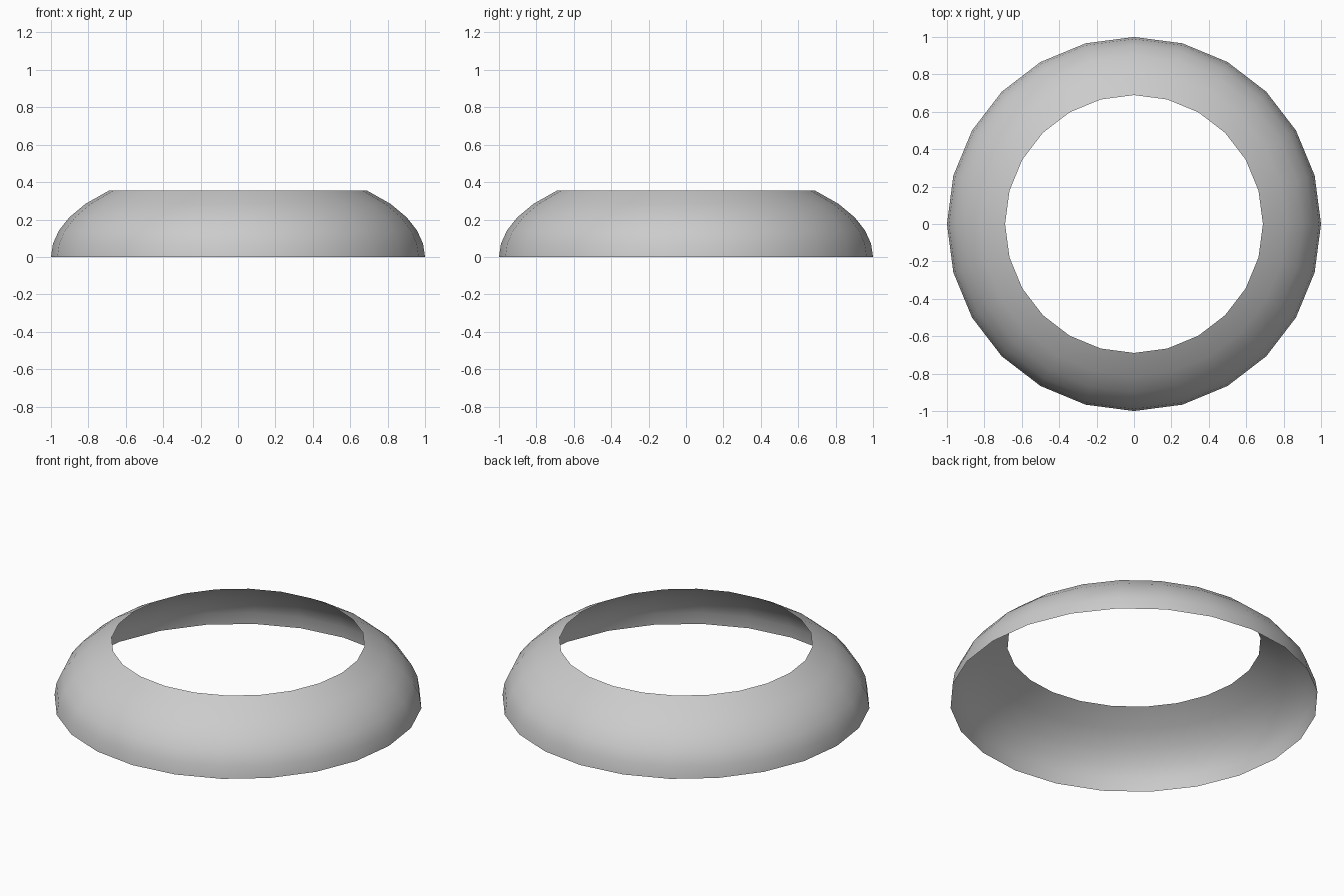
import bpy, bmesh, math

if "Cube" in bpy.data.objects:
    bpy.data.objects.remove(bpy.data.objects["Cube"])

SIDES, STEPS = 24, 5
TOP, DOME_HEIGHT = 0.355, 0.49

# Open ring: a band of a flattened dome, single-sheet surface
bm = bmesh.new()
rings = []
for i in range(STEPS + 1):
    z = TOP * i / STEPS
    r = math.sqrt(1 - (z / DOME_HEIGHT) ** 2)
    rings.append([bm.verts.new((r * math.cos(math.tau * k / SIDES),
                                r * math.sin(math.tau * k / SIDES), z))
                  for k in range(SIDES)])
for low, high in zip(rings, rings[1:]):
    for k in range(SIDES):
        n = (k + 1) % SIDES
        bm.faces.new((low[k], low[n], high[n], high[k])).smooth = True

mesh = bpy.data.meshes.new("dome_ring")
bm.to_mesh(mesh)
bm.free()
ring = bpy.data.objects.new("dome_ring", mesh)
bpy.context.collection.objects.link(ring)
